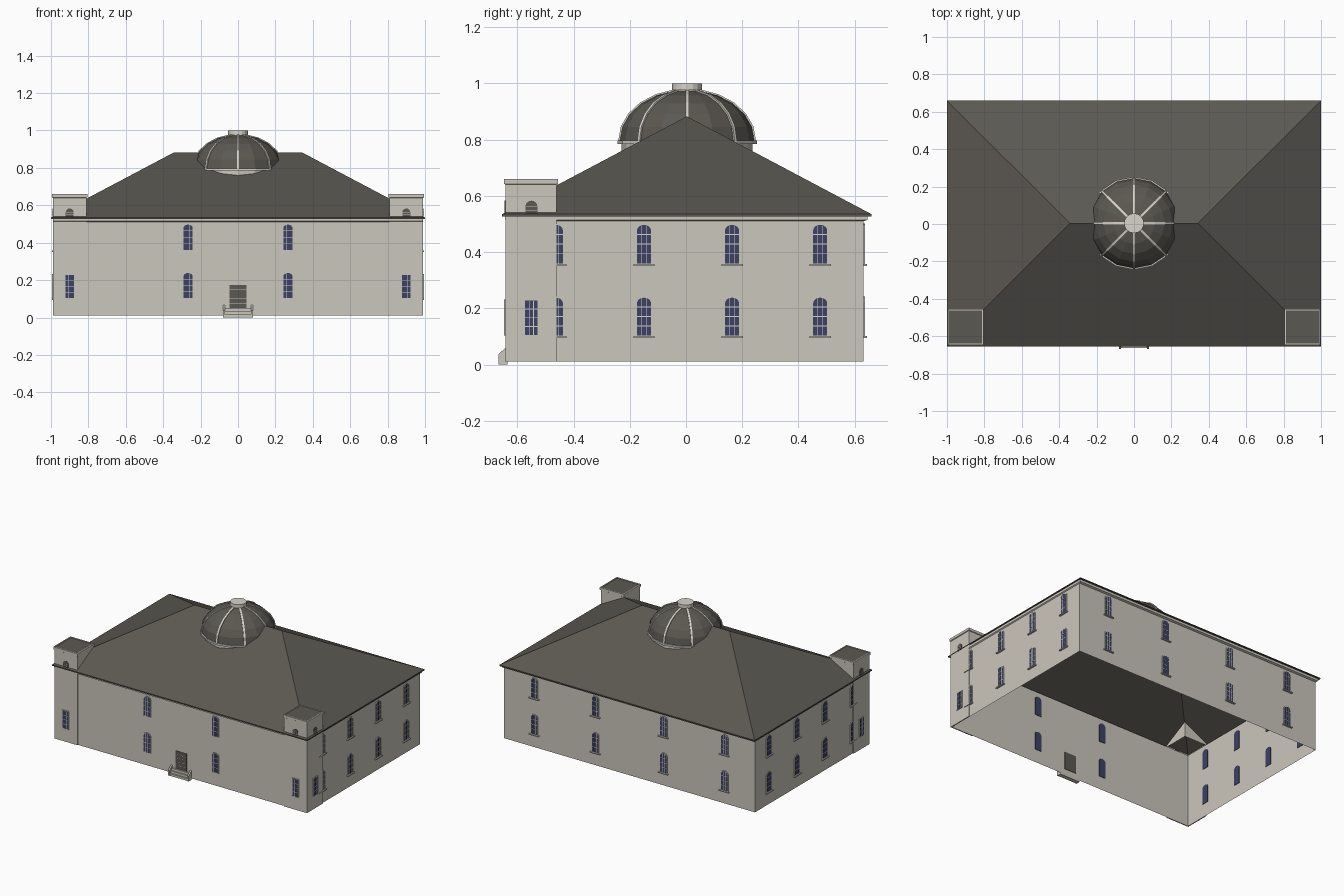
import bpy, bmesh
from math import sin, cos, pi
from mathutils import Matrix, Vector

if "Cube" in bpy.data.objects:
    bpy.data.objects.remove(bpy.data.objects["Cube"])


def material(name, rgb):
    m = bpy.data.materials.new(name)
    m.use_nodes = True
    m.diffuse_color = (*rgb, 1)
    m.node_tree.nodes["Principled BSDF"].inputs["Base Color"].default_value = (*rgb, 1)
    return m


STONE = material("warm stone", (0.60, 0.57, 0.51))
TRIM = material("pale trim", (0.68, 0.66, 0.60))
SLATE = material("dark slate", (0.105, 0.098, 0.083))
GLASS = material("blue glass", (0.045, 0.052, 0.13))
parts = {}


def part(name, mat):
    """Mesh under construction for a named part."""
    return parts.setdefault(name, (bmesh.new(), mat))[0]


def prism(bm, pts, d0, d1, M=Matrix()):
    """Extrude an outline from depth d0 to d1 along the third local axis."""
    a = [bm.verts.new(M @ Vector((u, v, d0))) for u, v in pts]
    b = [bm.verts.new(M @ Vector((u, v, d1))) for u, v in pts]
    bm.faces.new(a[::-1])
    bm.faces.new(b)
    for i in range(len(a)):
        j = (i + 1) % len(a)
        bm.faces.new((a[i], a[j], b[j], b[i]))


def rect(u0, u1, v0, v1):
    return [(u0, v0), (u1, v0), (u1, v1), (u0, v1)]


def skin(bm, rings, closed=True):
    """Join successive rows of points with quads."""
    rows = [[bm.verts.new(p) for p in r] for r in rings]
    n = len(rows[0])
    for r, s in zip(rows, rows[1:]):
        for i in range(n if closed else n - 1):
            j = (i + 1) % n
            bm.faces.new((r[i], r[j], s[j], s[i]))
    return rows


def level(pts, z):
    return [(x, y, z) for x, y in pts]


def circle(r, z, n=16):
    return [(r * cos(2 * pi * i / n), r * sin(2 * pi * i / n), z) for i in range(n)]


def wall(x, y, nx, ny):
    """Local frame on a wall: across, up, outward."""
    return Matrix(((-ny, 0, nx, x), (nx, 0, ny, y), (0, 1, 0, 0), (0, 0, 0, 1)))


def arch(w, z0, z1, rise=0.02):
    """Round-headed outline."""
    return [(-w, z0), (w, z0)] + [(w * cos(pi * i / 8), z1 - rise + rise * sin(pi * i / 8))
                                  for i in range(9)]


def window(M, z0, z1, sill=True, arched=True, w=0.025):
    outline = arch if arched else lambda a, b, c: rect(-a, a, b, c)
    inner, outer = outline(w, z0, z1), outline(w + 0.004, z0 - 0.002, z1 + 0.004)
    prism(part("window_panes", GLASS), inner, -0.003, 0.003, M)
    skin(part("window_frames", STONE),
         [[M @ Vector((u, v, d)) for u, v in o] for o, d in ((outer, 0), (outer, 0.005), (inner, 0.005))])
    bars = part("window_bars", TRIM)
    for k in (-1, 1):
        prism(bars, rect(k * w / 3 - 0.001, k * w / 3 + 0.001, z0, z1 - 0.002), 0.003, 0.0045, M)
    for k in range(1, 4):
        z = z0 + (z1 - z0) * k / 4
        prism(bars, rect(-w, w, z - 0.0015, z + 0.0015), 0.003, 0.0045, M)
    if sill:
        prism(part("window_sills", STONE), rect(-0.038, 0.038, z0 - 0.01, z0 - 0.003), 0, 0.012, M)


# Main walls, open below
WX, YF, YB = 0.983, -0.635, 0.632
box = rect(-WX, WX, YF, YB)
skin(part("main_walls", STONE), [level(box, 0.01), level(box, 0.53)])

# Cornice under the eaves
cornice = part("cornice", STONE)
out = rect(-0.99, 0.99, -0.644, 0.646)
skin(cornice, [level(box, 0.51), level(out, 0.515), level(out, 0.532)])

# Windows on all four walls
ROWS = ((0.104, 0.238), (0.36, 0.497))
for z0, z1 in ROWS:
    for s in (-1, 1):
        window(wall(s * 0.267, YF, 0, -1), z0, z1, sill=False)
        for x in (0.267, 0.745):
            window(wall(s * x, YB, 0, 1), z0, z1)
        for i in range(4):
            window(wall(s * WX, -0.463 + i * 0.3135, s, 0), z0, z1)

# Hipped roof with thin fascia
roof = part("hip_roof", SLATE)
eave = rect(-1, 1, -0.654, 0.66)
rows = skin(roof, [level(eave, 0.527), level(eave, 0.535)])
a, b, c, d = rows[1]
left, right = (roof.verts.new((s * 0.342, 0.003, 0.883)) for s in (-1, 1))
for f in ((a, b, right, left), (b, c, right), (c, d, left, right), (d, a, left)):
    roof.faces.new(f)

# Corner towers
for s, side in ((1, "left"), (-1, "right")):
    name = side + "_tower"
    x0, x1 = sorted((s * 0.81, s * 0.99))
    tower = part(name, STONE)
    prism(tower, rect(x0, x1, -0.642, YF), 0.01, 0.53)
    xa, xb = sorted((s * WX, s * 0.99))
    prism(tower, rect(xa, xb, -0.642, -0.46), 0.01, 0.53)
    base = rect(x0, x1, -0.642, -0.46)
    lip = rect(x0 - 0.005, x1 + 0.005, -0.647, -0.455)
    inset = rect(x0 + 0.002, x1 - 0.002, -0.64, -0.462)
    skin(tower, [level(base, 0.53), level(base, 0.64), level(lip, 0.643),
                 level(lip, 0.66), level(inset, 0.66), level(inset, 0.655)])
    prism(part(name + "_roof", SLATE), inset, 0.652, 0.656)
    front, flank = wall(s * 0.9, -0.642, 0, -1), wall(s * 0.99, -0.55, s, 0)
    for M in (front, flank):
        window(M, 0.105, 0.228, sill=False, arched=False, w=0.022)
        prism(part("belfry_louvers", SLATE), arch(0.021, 0.535, 0.583), 0, 0.003, M)
        for k in range(2):
            z = 0.548 + k * 0.014
            prism(part("louver_slats", STONE), rect(-0.02, 0.02, z, z + 0.002), 0.003, 0.004, M)

# Front door with pale rails
M = wall(0, YF, 0, -1)
prism(part("front_door", SLATE), rect(-0.045, 0.045, 0.05, 0.175), -0.003, 0.003, M)
for k in range(1, 5):
    z = 0.05 + k * 0.025
    prism(part("door_rails", STONE), rect(-0.045, 0.045, z, z + 0.0015), 0.003, 0.004, M)

# Entrance steps between sloping side walls
for i in range(3):
    prism(part("front_steps", STONE), rect(-0.07, 0.07, -0.664 + i * 0.009, YF),
          i * 0.016, (i + 1) * 0.016)
SIDE = Matrix(((0, 0, 1, 0), (1, 0, 0, 0), (0, 1, 0, 0), (0, 0, 0, 1)))
for s in (-1, 1):
    d0, d1 = sorted((s * 0.07, s * 0.08))
    prism(part("step_walls", STONE), [(YF, 0), (-0.667, 0), (-0.667, 0.037), (YF, 0.066)], d0, d1, SIDE)

# Drum, ring, faceted dome and lantern cap
CY = 0.004
shift = Matrix.Translation((0, CY, 0))


def dome_point(t, grow=0.0):
    return (0.24 + grow) * cos(t), 0.797 + (0.18 + grow) * sin(t)


skin(part("dome_drum", STONE), [circle(0.233, 0.757), circle(0.233, 0.785)])
skin(part("dome_ring", TRIM), [circle(0.233, 0.785), circle(0.248, 0.785),
                               circle(0.248, 0.797), circle(0.235, 0.797)])
angles = [i * pi / 2 * 0.87 / 5 for i in range(6)]
skin(part("dome", SLATE), [circle(*dome_point(t)) for t in angles])
prism(part("dome_cap", TRIM), [p[:2] for p in circle(0.046, 0)], 0.965, 0.98)
prism(part("dome_cap", TRIM), [p[:2] for p in circle(0.053, 0)], 0.976, 1.0)
for k in range(8):
    R = Matrix.Rotation(k * pi / 4, 4, "Z")
    strip = []
    for t in angles:
        (r0, z0), (r1, z1) = dome_point(t, -0.004), dome_point(t, 0.005)
        strip.append([R @ Vector(p) for p in ((r0, -0.006, z0), (r1, -0.006, z1),
                                              (r1, 0.006, z1), (r0, 0.006, z0))])
    skin(part("dome_ribs", TRIM), strip, closed=False)
for name in ("dome_drum", "dome_ring", "dome", "dome_cap", "dome_ribs"):
    bmesh.ops.transform(parts[name][0], matrix=shift, verts=parts[name][0].verts)

# Turn every part into an object
for name, (bm, mat) in parts.items():
    bmesh.ops.recalc_face_normals(bm, faces=bm.faces)
    mesh = bpy.data.meshes.new(name)
    bm.to_mesh(mesh)
    bm.free()
    mesh.materials.append(mat)
    bpy.context.collection.objects.link(bpy.data.objects.new(name, mesh))
